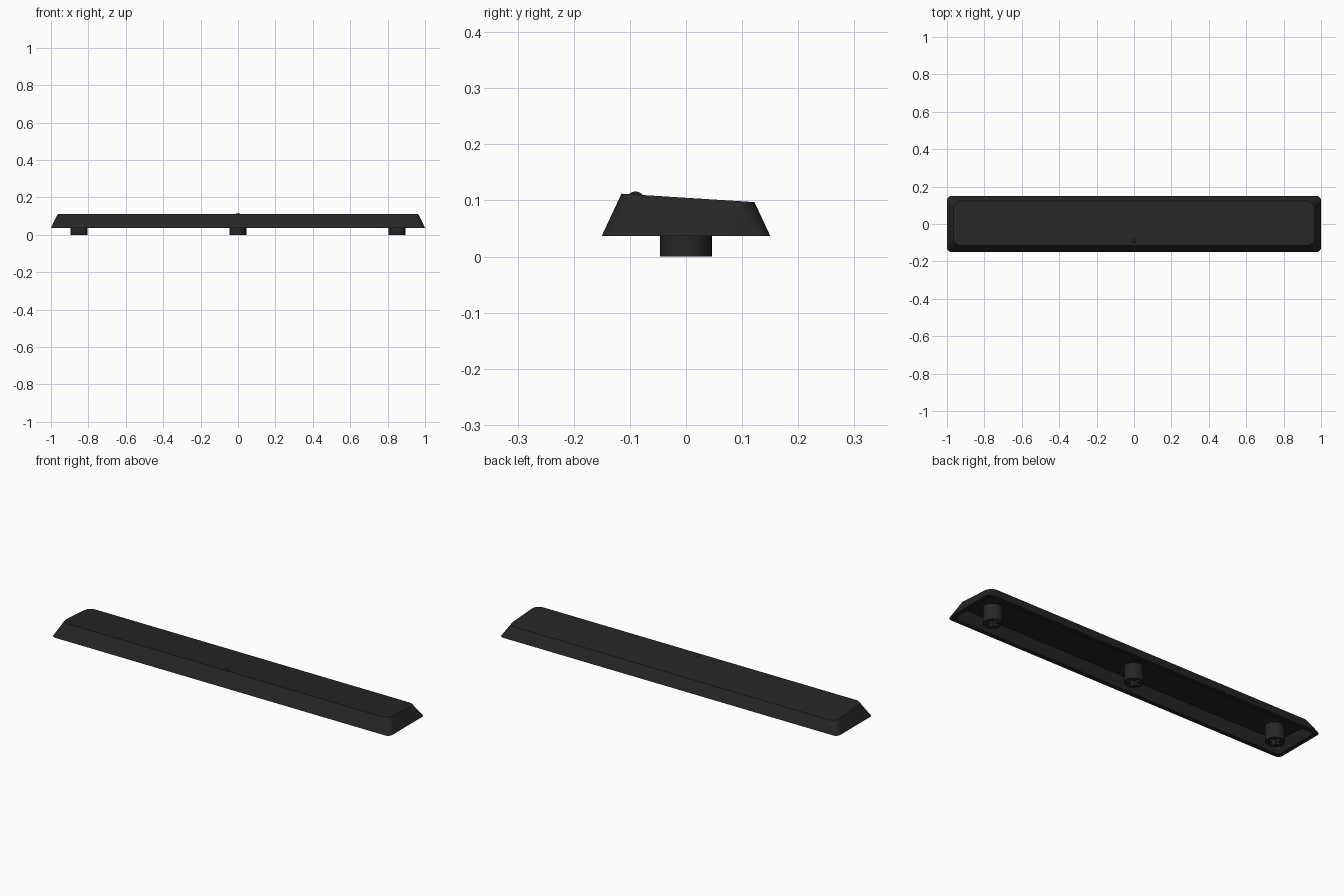
import bpy, bmesh, math

if "Cube" in bpy.data.objects:
    bpy.data.objects.remove(bpy.data.objects["Cube"])

black = bpy.data.materials.new("matte_black")
black.diffuse_color = (0.019, 0.019, 0.019, 1)
black.use_nodes = True
black.node_tree.nodes["Principled BSDF"].inputs["Base Color"].default_value = black.diffuse_color


def finish(name, bm, smooth=True):
    """Turn a bmesh into a named object."""
    bmesh.ops.recalc_face_normals(bm, faces=bm.faces)
    mesh = bpy.data.meshes.new(name)
    bm.to_mesh(mesh)
    bm.free()
    mesh.materials.append(black)
    obj = bpy.data.objects.new(name, mesh)
    bpy.context.collection.objects.link(obj)
    bpy.ops.object.select_all(action='DESELECT')
    obj.select_set(True)
    bpy.context.view_layer.objects.active = obj
    if smooth:
        bpy.ops.object.shade_smooth_by_angle(angle=math.radians(30))
    return obj


def rounded_ring(bm, half_x, y0, y1, radius, z0, z1, steps=8):
    """Rounded rectangle whose height runs from z0 at y0 to z1 at y1."""
    ring = []
    corners = [(half_x, y1), (-half_x, y1), (-half_x, y0), (half_x, y0)]
    for i, (cx, cy) in enumerate(corners):
        ox = cx - math.copysign(radius, cx)
        oy = cy - math.copysign(radius, cy)
        for k in range(steps + 1):
            a = math.pi / 2 * (i + k / steps)
            x, y = ox + radius * math.cos(a), oy + radius * math.sin(a)
            ring.append(bm.verts.new((x, y, z0 + (z1 - z0) * (y - y0) / (y1 - y0))))
    return ring


# Hollow cap: outer skin, rim and recessed underside
bm = bmesh.new()
rings = [
    rounded_ring(bm, 0.965, -0.115, 0.122, 0.040, 0.112, 0.097),
    rounded_ring(bm, 1.0, -0.15, 0.15, 0.025, 0.037, 0.037),
    rounded_ring(bm, 0.978, -0.128, 0.128, 0.018, 0.037, 0.037),
    rounded_ring(bm, 0.952, -0.104, 0.108, 0.022, 0.090, 0.077),
]
for a, b in zip(rings, rings[1:]):
    n = len(a)
    for i in range(n):
        bm.faces.new((a[i], a[(i + 1) % n], b[(i + 1) % n], b[i]))
bm.faces.new(rings[0])
bm.faces.new(rings[-1])
finish("cap_shell", bm)

# Small locating bump on the front edge of the top
bm = bmesh.new()
bmesh.ops.create_uvsphere(bm, u_segments=24, v_segments=12, radius=0.016)
bmesh.ops.translate(bm, verts=bm.verts, vec=(0, -0.09, 0.100))
finish("top_bump", bm)


def cross_cutter(x):
    """Plus-shaped prism for the socket in a stem."""
    long, thin = 0.034, 0.0105
    quarter = [(long, -thin), (long, thin), (thin, thin)]
    bm = bmesh.new()
    verts = []
    for i in range(4):
        c, s = round(math.cos(i * math.pi / 2)), round(math.sin(i * math.pi / 2))
        verts += [bm.verts.new((x + c * px - s * py, s * px + c * py, -0.02)) for px, py in quarter]
    face = bm.faces.new(verts)
    top = bmesh.ops.extrude_face_region(bm, geom=[face])
    bmesh.ops.translate(bm, vec=(0, 0, 0.082),
                        verts=[v for v in top["geom"] if isinstance(v, bmesh.types.BMVert)])
    return finish("socket_cutter", bm, smooth=False)


# Three mounting stems with cross-shaped sockets
for name, x in (("left_stem", -0.85), ("centre_stem", 0), ("right_stem", 0.85)):
    cutter = cross_cutter(x)
    bm = bmesh.new()
    bmesh.ops.create_cone(bm, cap_ends=True, segments=40, radius1=0.046, radius2=0.046, depth=0.088)
    bmesh.ops.translate(bm, verts=bm.verts, vec=(x, 0, 0.044))
    stem = finish(name, bm)
    mod = stem.modifiers.new("socket", 'BOOLEAN')
    mod.operation = 'DIFFERENCE'
    mod.solver = 'EXACT'
    mod.object = cutter
    bpy.ops.object.modifier_apply(modifier=mod.name)
    bpy.data.objects.remove(cutter)
    bpy.ops.object.shade_smooth_by_angle(angle=math.radians(30))
